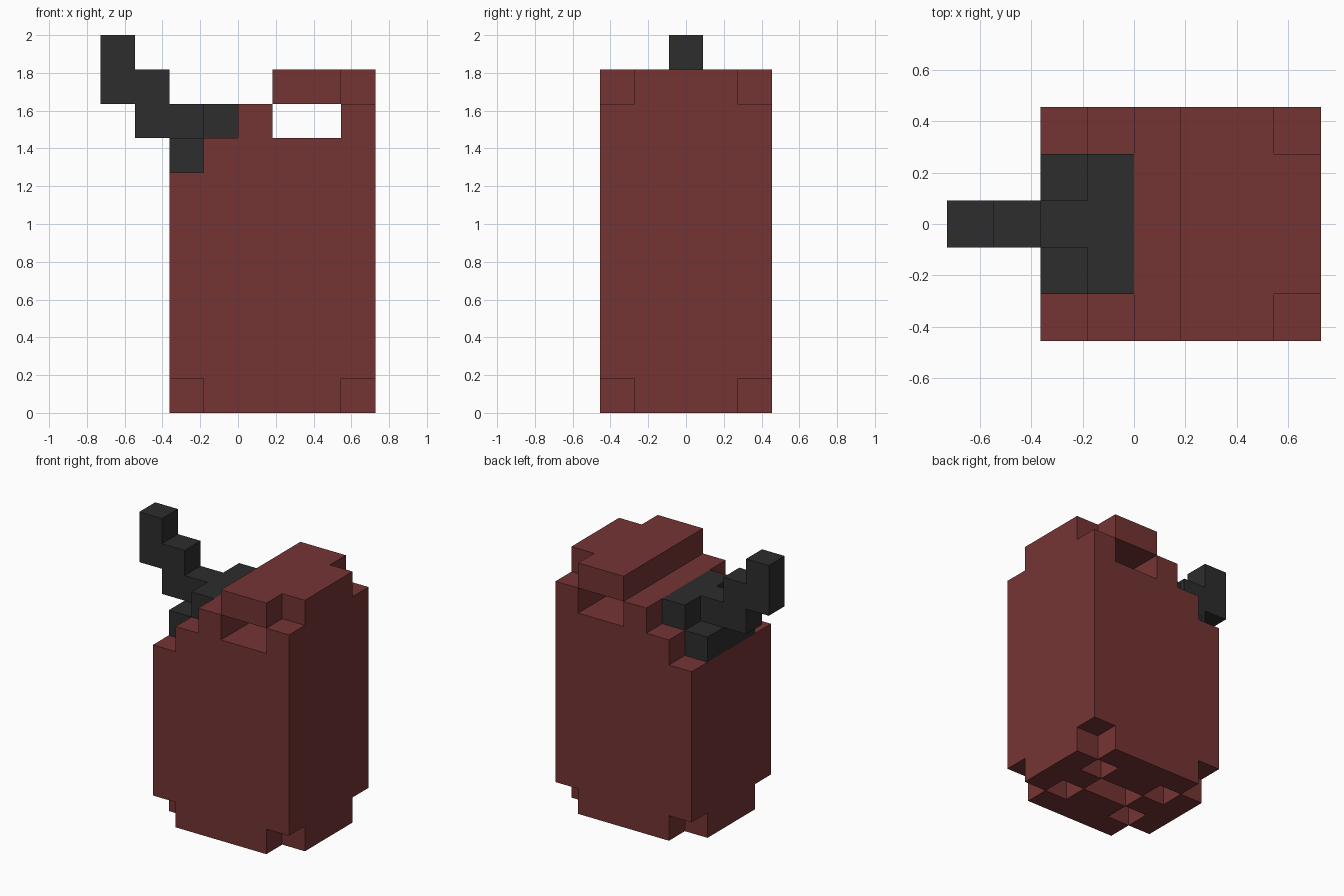
import bpy
import bmesh
from mathutils import Vector

if "Cube" in bpy.data.objects:
    bpy.data.objects.remove(bpy.data.objects["Cube"], do_unlink=True)

U = 2 / 11                                  # edge of one block
ORIGIN = Vector((-4 * U, -2.5 * U, 0))      # corner of the 8 x 5 x 11 grid


def material(name, rgb):
    m = bpy.data.materials.new(name)
    m.use_nodes = True
    m.diffuse_color = (*rgb, 1)
    bsdf = m.node_tree.nodes["Principled BSDF"]
    bsdf.inputs["Base Color"].default_value = (*rgb, 1)
    bsdf.inputs["Roughness"].default_value = 0.9
    return m


def box(x0, x1, y0, y1, z0, z1):
    """Set of grid cells in a box, upper limits excluded."""
    return {(x, y, z) for x in range(x0, x1)
            for y in range(y0, y1) for z in range(z0, z1)}


def build(name, cells, solid, mat):
    """Make a mesh from the exposed sides of the cells."""
    bm = bmesh.new()
    for c in cells:
        centre = ORIGIN + (Vector(c) + Vector((0.5, 0.5, 0.5))) * U
        for axis in range(3):
            for sign in (-1, 1):
                n = Vector((0, 0, 0))
                n[axis] = sign
                if tuple(int(a + b) for a, b in zip(c, n)) in solid:
                    continue
                s = Vector((0, 0, 0))
                s[(axis + 1) % 3] = 1
                t = n.cross(s)
                bm.faces.new([bm.verts.new(centre + (n + a * s + b * t) * U / 2)
                              for a, b in ((-1, -1), (1, -1), (1, 1), (-1, 1))])
    bmesh.ops.remove_doubles(bm, verts=bm.verts, dist=1e-4)
    mesh = bpy.data.meshes.new(name)
    bm.to_mesh(mesh)
    bm.free()
    mesh.materials.append(mat)
    obj = bpy.data.objects.new(name, mesh)
    bpy.context.collection.objects.link(obj)


red = material("dark red", (0.178, 0.0343, 0.0343))
black = material("charcoal", (0.026, 0.026, 0.026))

# Can body with a stepped shoulder under the spout
body = box(2, 8, 0, 5, 0, 7) | box(3, 8, 0, 5, 7, 8) | box(4, 5, 0, 5, 8, 9)
# Missing bottom corners
body -= {(x, y, 0) for x in (2, 7) for y in (0, 4)}
# Cross-shaped recess in the base
body -= {(x, y, 0) for x in (3, 6) for y in (1, 3)} | box(4, 6, 2, 3, 0, 1)

# Handle: rear post and top slab with clipped rear corners
handle = box(7, 8, 0, 5, 8, 9) | box(5, 8, 0, 5, 9, 10)
handle -= {(7, 0, 9), (7, 4, 9)}

# Spout: stepped collar and a rising neck
spout = box(2, 3, 1, 4, 7, 8) | box(3, 4, 1, 4, 8, 9)
spout |= box(1, 3, 2, 3, 8, 9) | box(0, 2, 2, 3, 9, 10) | box(0, 1, 2, 3, 10, 11)

solid = body | handle | spout
build("can_body", body, solid, red)
build("handle", handle, solid, red)
build("spout", spout, solid, black)
